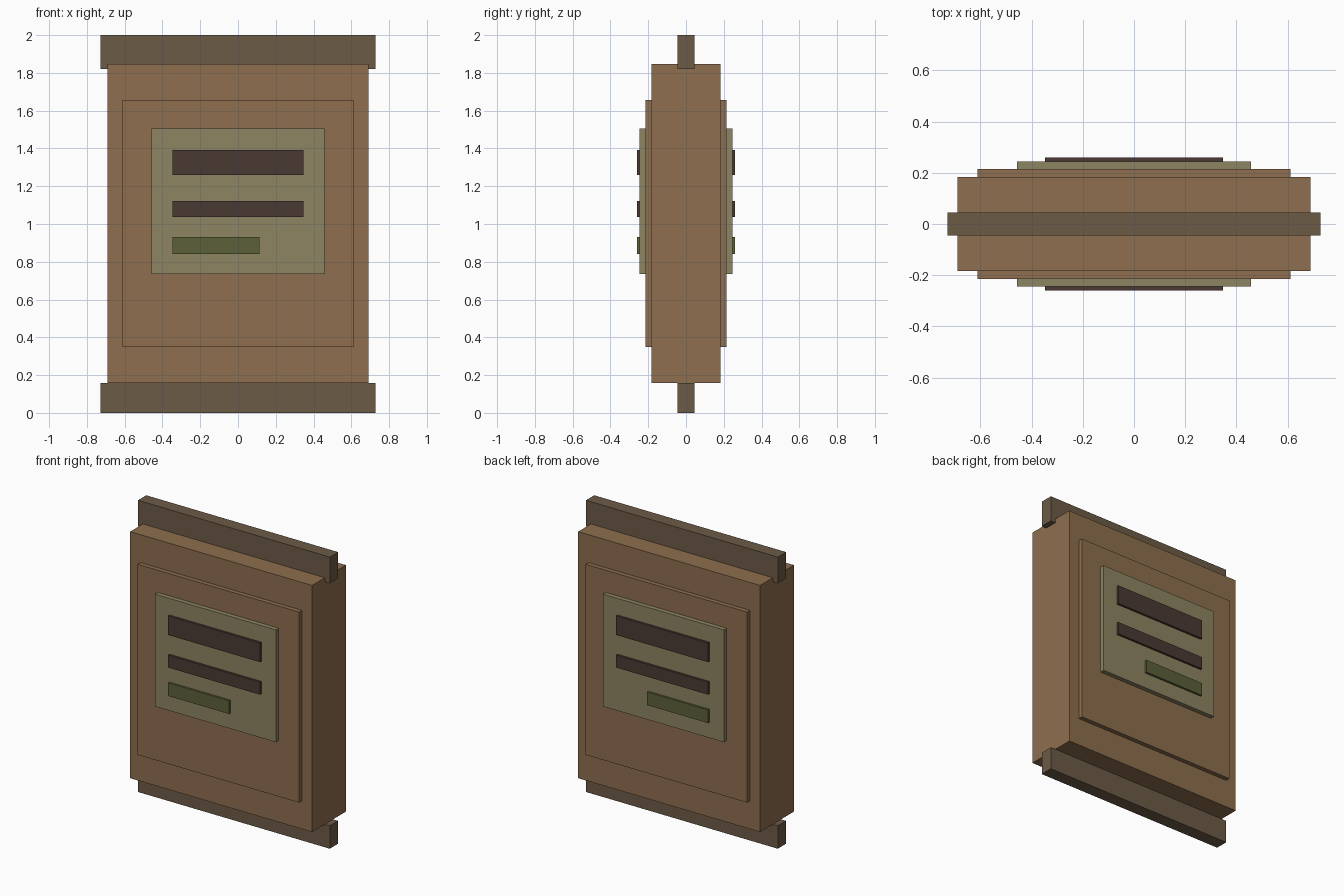
import bpy
import bmesh
from mathutils import Vector

if "Cube" in bpy.data.objects:
    bpy.data.objects.remove(bpy.data.objects["Cube"], do_unlink=True)


def to_linear(c):
    c /= 255
    return c / 12.92 if c <= 0.04045 else ((c + 0.055) / 1.055) ** 2.4


def make_material(name, *rgb):
    mat = bpy.data.materials.new(name)
    mat.use_nodes = True
    colour = (*[to_linear(c) for c in rgb], 1)
    mat.diffuse_color = colour
    bsdf = next(n for n in mat.node_tree.nodes if n.type == "BSDF_PRINCIPLED")
    bsdf.inputs["Base Color"].default_value = colour
    bsdf.inputs["Roughness"].default_value = 0.9
    return mat


wood = make_material("warm wood", 141, 110, 78)
dark_wood = make_material("dark wood", 108, 91, 70)
paper = make_material("aged paper", 142, 133, 98)
ink = make_material("dark ink", 74, 58, 51)
green = make_material("moss green", 92, 96, 58)


def box(name, xs, ys, zs, mat, both_sides=False):
    """Box from ranges; both_sides repeats it on the back face."""
    low, high = (Vector(p) for p in zip(xs, ys, zs))
    bm = bmesh.new()
    bmesh.ops.create_cube(bm, size=1)
    bmesh.ops.scale(bm, vec=high - low, verts=bm.verts)
    bmesh.ops.translate(bm, vec=(low + high) / 2, verts=bm.verts)
    mesh = bpy.data.meshes.new(name)
    bm.to_mesh(mesh)
    bm.free()
    mesh.materials.append(mat)
    obj = bpy.data.objects.new(name, mesh)
    bpy.context.collection.objects.link(obj)
    if both_sides:
        mirror = obj.modifiers.new("Back copy", "MIRROR")
        mirror.use_axis = (False, True, False)
        mirror.use_clip = False
        mirror.use_mirror_merge = False
    return obj


def span(half):
    return (-half, half)


# Main board and the rails above and below it
box("board", span(0.69), span(0.183), (0.157, 1.848), wood)
box("top_rail", span(0.728), span(0.045), (1.82, 2.0), dark_wood)
box("bottom_rail", span(0.728), span(0.045), (0.0, 0.157), dark_wood)

# Stepped panels on both faces
box("raised_panel", span(0.612), (-0.214, -0.18), (0.35, 1.657), wood, True)
box("notice_sheet", span(0.458), (-0.245, -0.21), (0.735, 1.505), paper, True)

# Bars on the sheet
bar_depth = (-0.26, -0.24)
box("heading_bar", span(0.348), bar_depth, (1.26, 1.392), ink, True)
box("middle_bar", span(0.348), bar_depth, (1.037, 1.123), ink, True)
box("short_bar", (-0.348, 0.114), bar_depth, (0.842, 0.932), green, True)
